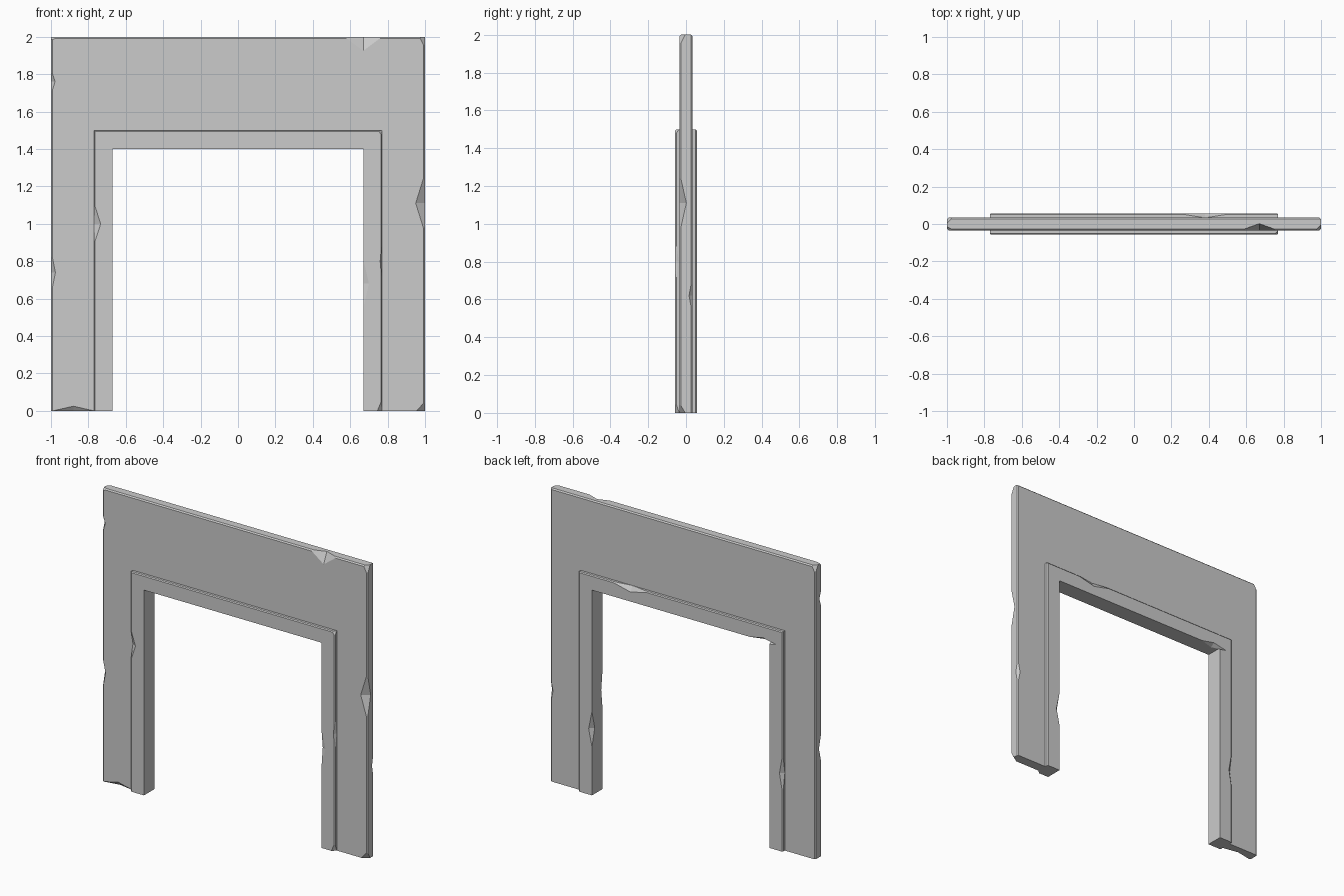
import bpy, bmesh
from mathutils import Vector

if "Cube" in bpy.data.objects:
    bpy.data.objects.remove(bpy.data.objects["Cube"])


def arch(name, outer, top, inner, inner_top, half_y, bevel):
    """Upside-down U slab with a small chamfer along its outer edges."""
    pts = [(-outer, 0), (-inner, 0), (-inner, inner_top), (inner, inner_top),
           (inner, 0), (outer, 0), (outer, top), (-outer, top)]
    bm = bmesh.new()
    face = bm.faces.new([bm.verts.new((x, -half_y, z)) for x, z in pts])
    ext = bmesh.ops.extrude_face_region(bm, geom=[face])
    moved = [v for v in ext["geom"] if isinstance(v, bmesh.types.BMVert)]
    bmesh.ops.translate(bm, verts=moved, vec=(0, 2 * half_y, 0))

    def on_rim(e):
        a, b = (v.co for v in e.verts)
        same_side = abs(a.x - b.x) < 1e-4 and abs(abs(a.x) - outer) < 1e-4
        on_top = abs(a.z - top) < 1e-4 and abs(b.z - top) < 1e-4
        return abs(a.y - b.y) < 1e-4 and (same_side or on_top)

    bmesh.ops.bevel(bm, geom=[e for e in bm.edges if on_rim(e)], offset=bevel,
                    segments=1, affect='EDGES', profile=0.5)
    bmesh.ops.recalc_face_normals(bm, faces=bm.faces)
    mesh = bpy.data.meshes.new(name)
    bm.to_mesh(mesh)
    bm.free()
    obj = bpy.data.objects.new(name, mesh)
    bpy.context.collection.objects.link(obj)
    return obj


def chip(obj, chips):
    """Knock octahedral notches out of the edges: (x, y, z, half sizes)."""
    bm = bmesh.new()
    for x, y, z, hx, hy, hz in chips:
        vs = []
        for axis, h in enumerate((hx, hy, hz)):
            for s in (-1, 1):
                p = Vector((x, y, z))
                p[axis] += s * h
                vs.append(bm.verts.new(p))
        bmesh.ops.convex_hull(bm, input=vs)
    bmesh.ops.recalc_face_normals(bm, faces=bm.faces)
    mesh = bpy.data.meshes.new("chip_cutter")
    bm.to_mesh(mesh)
    bm.free()
    cutter = bpy.data.objects.new("chip_cutter", mesh)
    cutter.hide_render = True
    bpy.context.collection.objects.link(cutter)
    mod = obj.modifiers.new("chips", 'BOOLEAN')
    mod.operation, mod.solver, mod.object = 'DIFFERENCE', 'EXACT', cutter
    bpy.context.view_layer.update()
    dg = bpy.context.evaluated_depsgraph_get()
    obj.data = bpy.data.meshes.new_from_object(obj.evaluated_get(dg))
    obj.modifiers.clear()
    bpy.data.objects.remove(cutter)


W, T = 0.034, 0.057  # half thickness of wall and trim

# Wall panel around the doorway
wall = arch("wall_panel", 1.0, 2.0, 0.74, 1.47, W, 0.008)
chip(wall, [
    (0.67, -W, 2.0, 0.10, 0.036, 0.075),   # top edge
    (1.0, -W, 2.0, 0.03, 0.03, 0.06),      # top corners
    (-1.0, W, 2.0, 0.03, 0.03, 0.05),
    (-1.0, -W, 2.0, 0.04, 0.02, 0.02),
    (-1.0, -W, 1.76, 0.022, 0.025, 0.07),  # left side
    (-1.0, -W, 0.74, 0.024, 0.03, 0.12),
    (1.0, -W, 1.11, 0.05, 0.036, 0.16),    # right side
    (1.0, W, 0.62, 0.02, 0.018, 0.10),
    (1.0, -W, 0.0, 0.045, 0.03, 0.05),     # feet
    (-0.88, -W, 0.0, 0.11, 0.02, 0.025),
])

# Raised door trim, standing proud on both faces
trim = arch("door_trim", 0.77, 1.5, 0.67, 1.4, T, 0.006)
chip(trim, [
    (-0.77, -T, 1.0, 0.036, 0.024, 0.11),  # front outer edges
    (0.77, -T, 0.0, 0.025, 0.022, 0.06),
    (0.77, -T, 0.8, 0.010, 0.020, 0.12),
    (0.77, -T, 1.5, 0.02, 0.02, 0.03),
    (0.67, -T, 0.68, 0.03, 0.014, 0.13),   # front inner edge
    (0.38, T, 1.5, 0.15, 0.024, 0.035),    # back edges
    (0.67, T, 0.45, 0.025, 0.03, 0.12),
    (-0.77, T, 0.53, 0.025, 0.023, 0.14),
    (-0.62, T, 1.4, 0.10, 0.03, 0.02),
])
